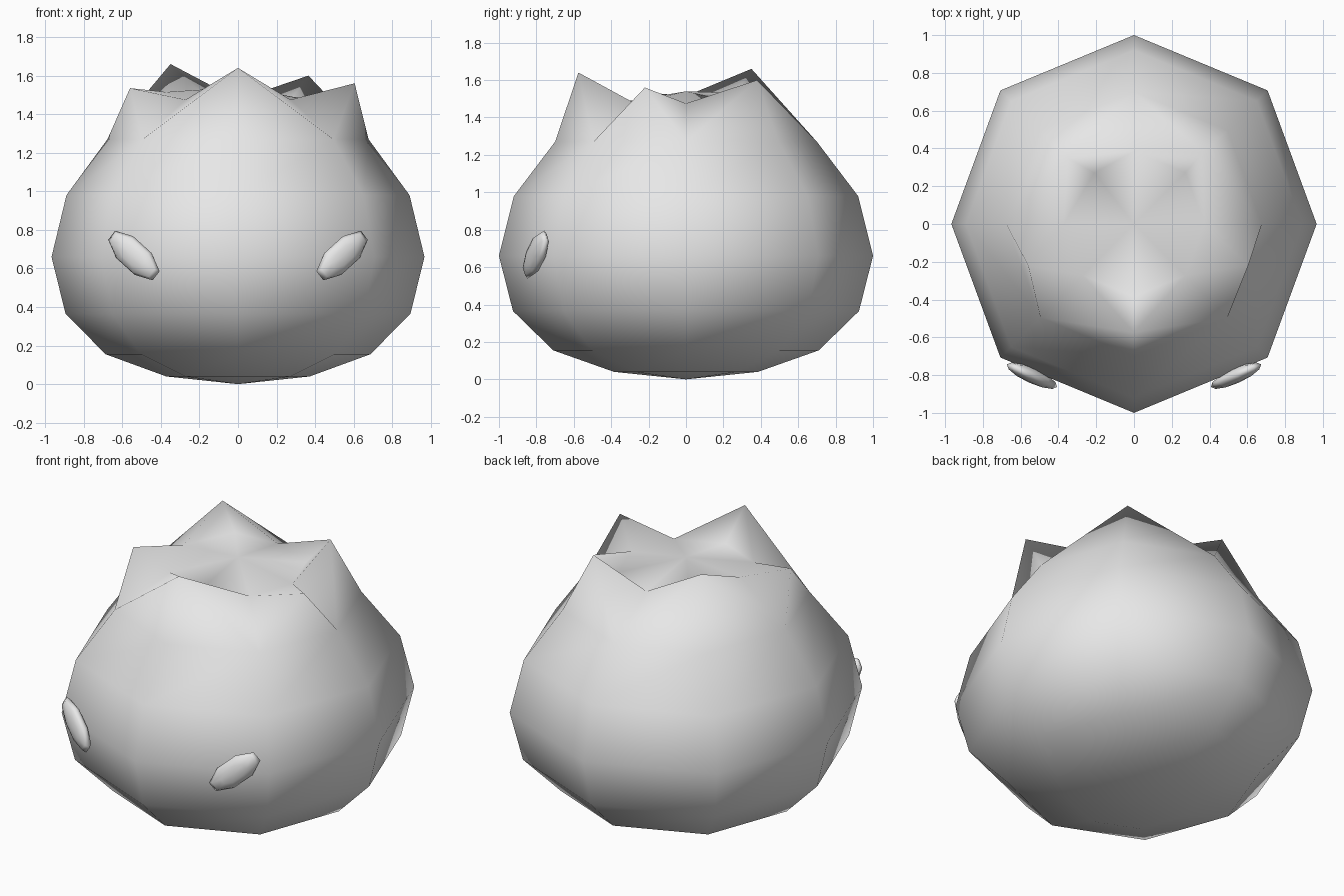
import bpy, bmesh, math
from mathutils import Vector, Matrix

if "Cube" in bpy.data.objects:
    bpy.data.objects.remove(bpy.data.objects["Cube"])

grey = bpy.data.materials.new("plain_grey")
grey.diffuse_color = (0.8, 0.8, 0.8, 1)
grey.use_nodes = True
grey.node_tree.nodes["Principled BSDF"].inputs["Base Color"].default_value = grey.diffuse_color


def finish(name, bm):
    bmesh.ops.recalc_face_normals(bm, faces=bm.faces)
    me = bpy.data.meshes.new(name)
    bm.to_mesh(me)
    bm.free()
    me.materials.append(grey)
    me.polygons.foreach_set("use_smooth", [True] * len(me.polygons))
    ob = bpy.data.objects.new(name, me)
    bpy.context.collection.objects.link(ob)
    return ob


# Bulb body: eight-sided rings, starting at +x and running counterclockwise
rings = [(0.385, 0.04), (0.71, 0.155), (0.925, 0.365), (1.0, 0.66),
         (0.92, 0.98), (0.70, 1.27), (0.385, 1.475)]
bm = bmesh.new()
loops = []
for r, z in rings:
    loop = []
    for i in range(8):
        a = i * math.pi / 4
        sx = 0.967 if i % 4 == 0 else 1.0
        loop.append(bm.verts.new((r * sx * math.cos(a), r * math.sin(a), z)))
    loops.append(loop)
# Slightly uneven crown floor
loops[6][4].co.z = 1.515
loops[6][3].co = (-0.21, 0.27, 1.53)

bottom = bm.verts.new((0, 0, 0.0))
top = bm.verts.new((0, 0, 1.54))
for i in range(8):
    j = (i + 1) % 8
    bm.faces.new((bottom, loops[0][j], loops[0][i]))
    bm.faces.new((top, loops[6][i], loops[6][j]))
    for lo, hi in zip(loops[:5], loops[1:6]):
        bm.faces.new((lo[i], lo[j], hi[j], hi[i]))

# Crown spikes: start side, number of sides spanned, tip
spikes = [(0, 2, (0.365, 0.38, 1.60)), (2, 2, (-0.35, 0.35, 1.66)),
          (4, 1, (-0.56, -0.22, 1.535)), (5, 2, (0, -0.575, 1.64)),
          (7, 1, (0.605, -0.22, 1.56))]
for start, span, tip in spikes:
    apex = bm.verts.new(tip)
    idx = [(start + k) % 8 for k in range(span + 1)]
    border = [loops[5][i] for i in idx] + [loops[6][i] for i in reversed(idx)]
    for a, b in zip(border, border[1:] + border[:1]):
        bm.faces.new((a, b, apex))
finish("body", bm)

# Slanted oval eyes with eight-sided outlines
for side, label in ((-1, "left"), (1, "right")):
    long_axis = Vector((side * 0.22, 0.10, 0.20)).normalized()
    normal = Vector((side * 0.38, -0.92, 0))
    normal = (normal - long_axis * normal.dot(long_axis)).normalized()
    short_axis = normal.cross(long_axis)
    frame = Matrix((long_axis, short_axis, normal)).transposed().to_4x4()
    mat = (Matrix.Translation((side * 0.54, -0.803, 0.667)) @ frame
           @ Matrix.Diagonal((0.178, 0.08, 0.04, 1))
           @ Matrix.Rotation(math.pi / 8, 4, 'Z'))
    bm = bmesh.new()
    bmesh.ops.create_uvsphere(bm, u_segments=8, v_segments=6, radius=1, matrix=mat)
    finish(label + "_eye", bm)
